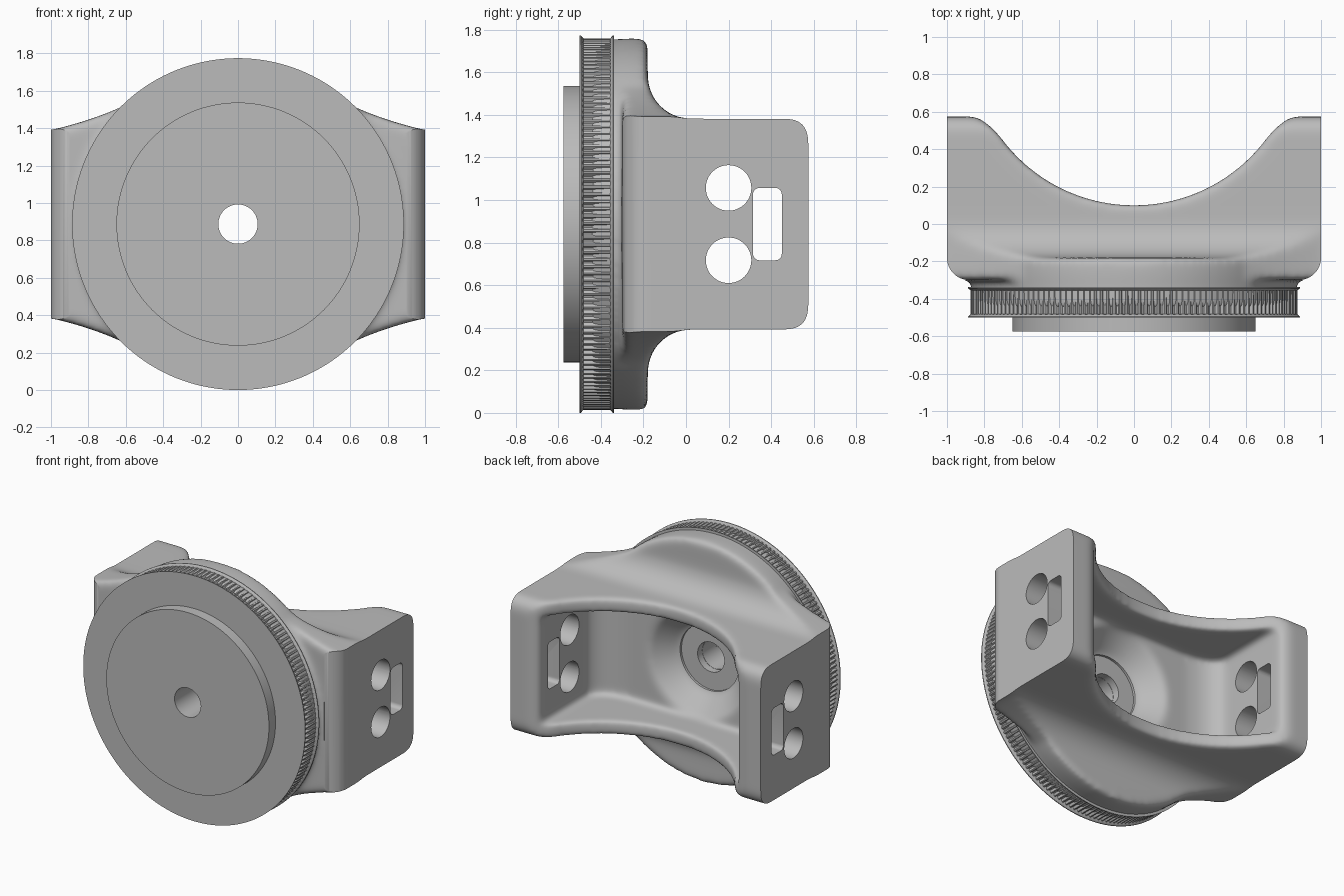
import bpy, bmesh
from math import sin, cos, pi, radians

if "Cube" in bpy.data.objects:
    bpy.data.objects.remove(bpy.data.objects["Cube"], do_unlink=True)

ZC = 0.887  # height of the disc axis

grey = bpy.data.materials.new("plain_grey")
grey.use_nodes = True
grey.diffuse_color = (0.5, 0.5, 0.5, 1)
grey.node_tree.nodes["Principled BSDF"].inputs["Base Color"].default_value = (0.5, 0.5, 0.5, 1)


def make(name, bm):
    bmesh.ops.recalc_face_normals(bm, faces=bm.faces)
    mesh = bpy.data.meshes.new(name)
    bm.to_mesh(mesh)
    bm.free()
    mesh.materials.append(grey)
    obj = bpy.data.objects.new(name, mesh)
    bpy.context.collection.objects.link(obj)
    return obj


def prism(name, outlines, axis, lo, hi):
    """Extrude closed 2D outlines along one axis."""
    place = {"X": lambda u, v, t: (t, u, v + ZC),
             "Y": lambda u, v, t: (u, t, v + ZC),
             "Z": lambda u, v, t: (u, v, t + ZC)}[axis]
    bm = bmesh.new()
    for pts in outlines:
        a, b = [[bm.verts.new(place(u, v, t)) for u, v in pts] for t in (lo, hi)]
        bm.faces.new(a)
        bm.faces.new(b)
        for i in range(len(a)):
            bm.faces.new((a[i - 1], a[i], b[i], b[i - 1]))
    return make(name, bm)


def lathe(name, profile, segs=128, bored=True, tooth=None):
    """Revolve (radius, y) points about the disc axis; tooth = (point indices, depth)."""
    bm = bmesh.new()
    rings = []
    for k, (r, y) in enumerate(profile):
        ring = []
        for i in range(segs):
            low = tooth and k in tooth[0] and i % 4 > 1
            rr = r - tooth[1] if low else r
            a = 2 * pi * i / segs
            ring.append(bm.verts.new((rr * cos(a), y, ZC + rr * sin(a))))
        rings.append(ring)
    pairs = list(zip(rings, rings[1:]))
    if bored:
        pairs.append((rings[-1], rings[0]))
    else:
        bm.faces.new(rings[0])
        bm.faces.new(rings[-1])
    for a, b in pairs:
        for i in range(segs):
            bm.faces.new((a[i - 1], a[i], b[i], b[i - 1]))
    return make(name, bm)


def arc(cx, cy, r, start, end, n=12):
    angles = [radians(start + (end - start) * i / n) for i in range(n + 1)]
    return [(cx + r * cos(a), cy + r * sin(a)) for a in angles]


def bend(p, c, q, n=10):
    """Quadratic curve from p to q, pulled towards c."""
    out = []
    for i in range(n + 1):
        t = i / n
        out.append(tuple((1 - t) ** 2 * p[k] + 2 * t * (1 - t) * c[k] + t * t * q[k] for k in (0, 1)))
    return out


def mirror_u(pts):
    return pts + [(-u, v) for u, v in reversed(pts) if abs(u) > 1e-5]


def mirror_v(pts):
    return pts + [(u, -v) for u, v in reversed(pts)]


def smooth(obj, angle=30):
    bpy.ops.object.select_all(action="DESELECT")
    obj.select_set(True)
    bpy.context.view_layer.objects.active = obj
    bpy.ops.object.shade_smooth_by_angle(angle=radians(angle))


# Yoke body: front outline, a disc flaring into the arms
R = 0.872
rim = arc(0, 0, R, 47.5, 90, 24)
front_outline = mirror_v(mirror_u([(1.2, 0.5)] + bend((1.0, 0.503), (0.77, 0.555), rim[0])[:-1] + rim))
body = prism("yoke_body", [front_outline], "Y", -0.3, 0.8)

# Side outline with the concave sweep behind the disc
side = [(-0.7, 1.1), (-0.18, 1.1)] + arc(0.02, 0.695, 0.2, 180, 270) + arc(0.485, 0.405, 0.09, 90, 0)
side_shape = prism("side_shape", [mirror_v(side)], "X", -1.5, 1.5)

# Curved scoop between the arms
scoop = [(0.88, 0.95)] + bend((0.88, 0.577), (0.8, 0.577), (0.7, 0.447)) + arc(0, 0.98, 0.88, -37, -90, 24)[1:]
scoop_shape = prism("scoop_shape", [mirror_u(scoop)], "Z", -1.5, 1.5)

# Round neck, inner pocket and its dished floor
neck_shape = lathe("neck_shape", [(0.868, -0.45), (0.868, -0.25)], bored=False)
pocket = [(0.79, 1.1)] + bend((0.79, 0.0), (0.75, -0.12), (0.53, -0.13))
pocket_shape = prism("pocket_shape", [mirror_u(pocket)], "Z", -0.39, 0.39)
dish_shape = lathe("dish_shape", [(0.24, -0.275), (0.385, -0.135), (0.385, -0.05)], bored=False)

# Flat arm ends with rounded front corners
trim = [(1.0, 0.8), (1.0, -0.165)] + arc(0.88, -0.18, 0.12, 0, -80) + [(0.895, -0.8)]
trim_shape = prism("trim_shape", [mirror_u(trim)], "Z", -1.4, 1.4)

# Holes and slots through the arms, and the stepped centre bore
slot = []
for cy, cz, start in ((0.42, 0.14, 0), (0.345, 0.14, 90), (0.345, -0.14, 180), (0.42, -0.14, 270)):
    slot += arc(cy, cz, 0.03, start, start + 90, 6)
holes = [arc(0.2, z, 0.107, 0, 360, 48)[:-1] for z in (0.17, -0.17)]
hole_shape = prism("hole_shape", holes + [slot], "X", -1.3, 1.3)
bore_shape = lathe("bore_shape", [(0.107, -0.6), (0.107, -0.285), (0.235, -0.285), (0.235, -0.05)], 64, False)


def boolean(cutter, operation):
    m = body.modifiers.new(cutter.name, "BOOLEAN")
    m.object, m.operation, m.solver = cutter, operation, "EXACT"
    cutter.hide_render = True


boolean(side_shape, "INTERSECT")
boolean(scoop_shape, "DIFFERENCE")
boolean(neck_shape, "UNION")
boolean(pocket_shape, "DIFFERENCE")
boolean(dish_shape, "DIFFERENCE")

# Soften the cast edges before the crisp machined cuts
remesh = body.modifiers.new("remesh", "REMESH")
remesh.mode = "VOXEL"
remesh.voxel_size = 0.016
soften = body.modifiers.new("soften", "SMOOTH")
soften.factor = 0.5
soften.iterations = 24
boolean(trim_shape, "INTERSECT")
boolean(hole_shape, "DIFFERENCE")
boolean(bore_shape, "DIFFERENCE")

# Bake the modifiers and drop the helpers
bpy.context.view_layer.update()
baked = bpy.data.meshes.new_from_object(body.evaluated_get(bpy.context.evaluated_depsgraph_get()))
body.modifiers.clear()
body.data = baked
baked.materials.clear()
baked.materials.append(grey)
for poly in baked.polygons:
    poly.material_index = 0
for helper in (side_shape, scoop_shape, neck_shape, pocket_shape, dish_shape, trim_shape, hole_shape, bore_shape):
    bpy.data.objects.remove(helper, do_unlink=True)
smooth(body)

# Knurled disc with a thin lip on each edge
disc = lathe("knurled_disc", [
    (0.105, -0.5), (0.887, -0.5), (0.887, -0.494), (0.875, -0.484), (0.873, -0.482),
    (0.873, -0.356), (0.875, -0.354), (0.887, -0.344), (0.887, -0.338), (0.105, -0.338),
], 640, tooth=((4, 5), 0.015))
smooth(disc)

# Raised round boss on the front
boss = lathe("front_boss", [(0.105, -0.575), (0.65, -0.575), (0.65, -0.49), (0.105, -0.49)])
smooth(boss)
